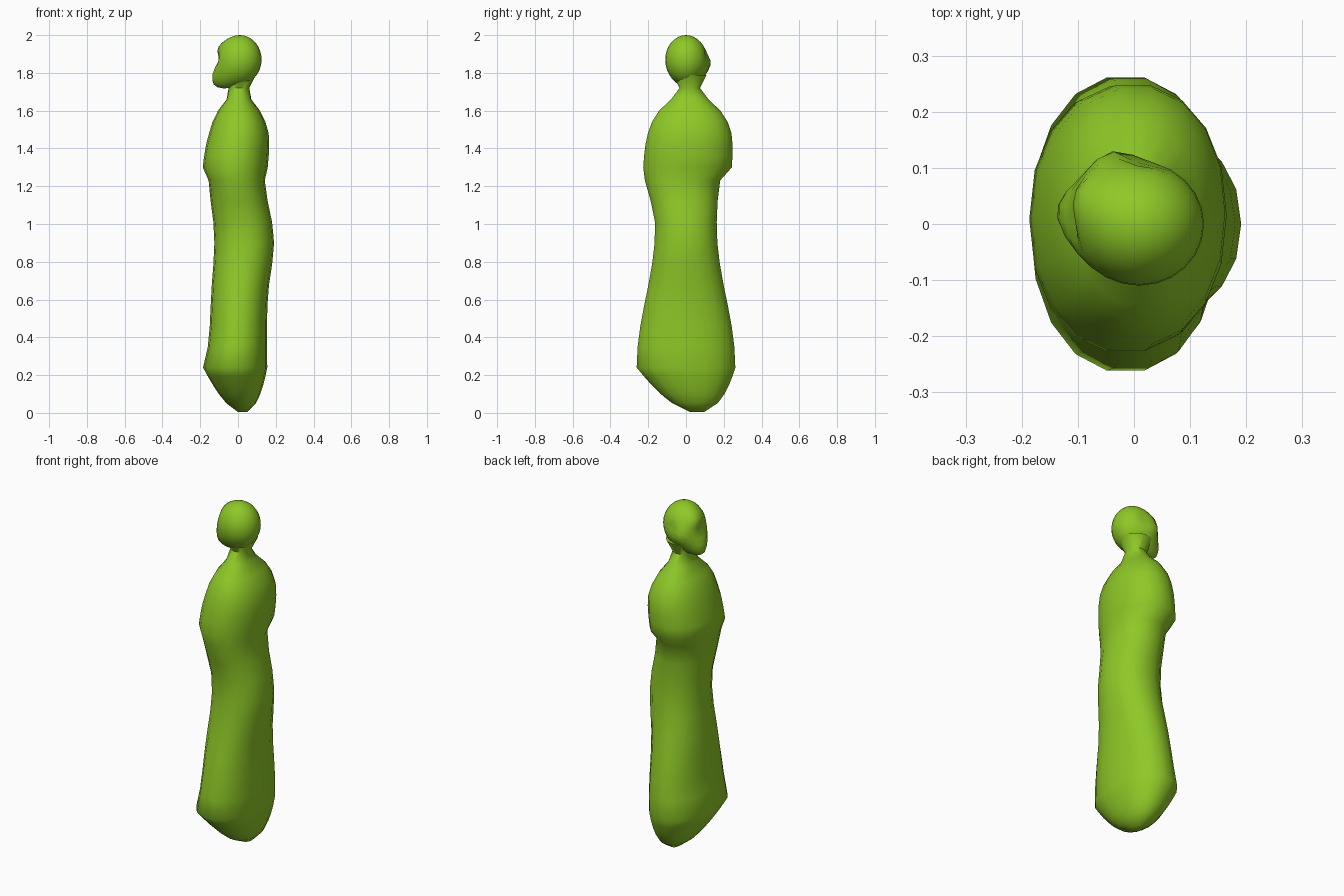
import bpy, bmesh, math
from mathutils import Vector

cube = bpy.data.objects.get("Cube")
if cube:
    bpy.data.objects.remove(cube)

green = bpy.data.materials.new("leaf green")
green.use_nodes = True
colour = (0.27, 0.58, 0.02, 1)
green.diffuse_color = colour
green.node_tree.nodes["Principled BSDF"].inputs["Base Color"].default_value = colour

# Heights of the main changes of form along the figure
HEM, HIP, CUFF, SHOULDER_TOP, NECK_TOP = 0.24, 0.9, 1.25, 1.72, 1.79
SIDES = 18


def skirt(height):
    """Centre and half sizes of the skirt: flared hem, hip bulge, fuller waist."""
    flare = math.exp((HEM - height) / 0.12)
    hip = math.exp(-((height - HIP) / 0.2) ** 2)
    waist = max(0, height - 1) / (CUFF - 1)
    wave = math.cos(math.tau * (height - HEM) / 1.5)
    centre_x = 0.005 - 0.02 * flare + 0.028 * hip - 0.015 * waist
    half_width = 0.148 + 0.022 * flare + 0.01 * hip
    return (centre_x, -0.02 * waist,
            half_width, 0.215 + 0.05 * wave + 0.015 * waist)


def foot(height):
    """The gathered foot narrows to a blunt tip set toward the back."""
    centre_x, centre_y, half_width, half_depth = skirt(HEM)
    fill = height / HEM
    size = math.sqrt(fill)
    tip = 1 - fill
    return (centre_x * fill + 0.025 * tip, centre_y + 0.06 * tip,
            half_width * size, half_depth * size)


def shoulders(height):
    """Folded sleeves round over into the shoulders and then the neck."""
    rise = min(1, (height - CUFF) / (SHOULDER_TOP - CUFF))
    neck = 0.055 + 0.5 * max(0, height - SHOULDER_TOP)
    half_width = 0.172 * (1 - rise ** 3.5)
    half_depth = 0.238 * (1 - rise ** 4)
    lean = min(rise, 0.5)
    return (0.05 * lean - 0.02, 0.005 + 0.03 * lean,
            max(neck, half_width), max(neck, half_depth))


def steps(start, end, count):
    return [start + (end - start) * i / count for i in range(count + 1)]


def fuller(value):
    """Square an oval off a little."""
    return math.copysign(abs(value) ** 0.93, value)


def add_ring(bm, height, shape):
    centre_x, centre_y, half_width, half_depth = shape(height)
    angles = [math.tau * i / SIDES for i in range(SIDES)]
    return [bm.verts.new((centre_x + half_width * fuller(math.cos(a)),
                          centre_y + half_depth * fuller(math.sin(a)), height))
            for a in angles]


def finish(name, bm):
    """Turn the working mesh into a smooth green object."""
    bmesh.ops.recalc_face_normals(bm, faces=bm.faces)
    mesh = bpy.data.meshes.new(name)
    bm.to_mesh(mesh)
    bm.free()
    mesh.materials.append(green)
    obj = bpy.data.objects.new(name, mesh)
    bpy.context.collection.objects.link(obj)
    bpy.ops.object.select_all(action='DESELECT')
    obj.select_set(True)
    bpy.context.view_layer.objects.active = obj
    bpy.ops.object.shade_smooth_by_angle(angle=math.radians(60))


# Robe: one skin through foot, skirt, sleeves, shoulders and neck
bm = bmesh.new()
rings = []
for shape, heights in (
    (foot, steps(0.005, HEM, 5)[:-1]),
    (skirt, steps(HEM, CUFF - 0.02, 9)),
    (shoulders, steps(CUFF + 0.05, SHOULDER_TOP, 7)),
    (shoulders, [NECK_TOP]),
):
    rings += [add_ring(bm, height, shape) for height in heights]
for low, high in zip(rings, rings[1:]):
    for i in range(SIDES):
        j = (i + 1) % SIDES
        bm.faces.new((low[i], low[j], high[j], high[i]))
bm.faces.new(rings[0])
bm.faces.new(rings[-1])
finish("robe", bm)


def pull(bm, centre, move, reach):
    """Soft sculpting pull that fades out with distance."""
    for v in bm.verts:
        distance = (v.co - Vector(centre)).length / reach
        v.co += Vector(move) * math.exp(-distance ** 2)


# Head: an egg with the jaw, brow, cheek and eye hollows sculpted in
bm = bmesh.new()
bmesh.ops.create_uvsphere(bm, u_segments=24, v_segments=16, radius=1)
bmesh.ops.scale(bm, vec=(0.115, 0.11, 0.13), verts=bm.verts)
bmesh.ops.translate(bm, vec=(0.01, 0, 1.87), verts=bm.verts)
jaw, brow, cheek = (-0.07, 0.02, 1.77), (-0.08, 0.04, 1.93), (-0.03, 0.11, 1.85)
right_eye, left_eye = (-0.11, 0.01, 1.87), (0.01, 0.12, 1.88)
pull(bm, jaw, (-0.06, 0.01, -0.04), 0.09)
pull(bm, brow, (-0.02, 0.01, 0), 0.06)
pull(bm, cheek, (-0.01, 0.025, 0), 0.06)
pull(bm, right_eye, (0.025, -0.01, 0), 0.04)
pull(bm, left_eye, (0, -0.02, 0), 0.03)
finish("head", bm)
